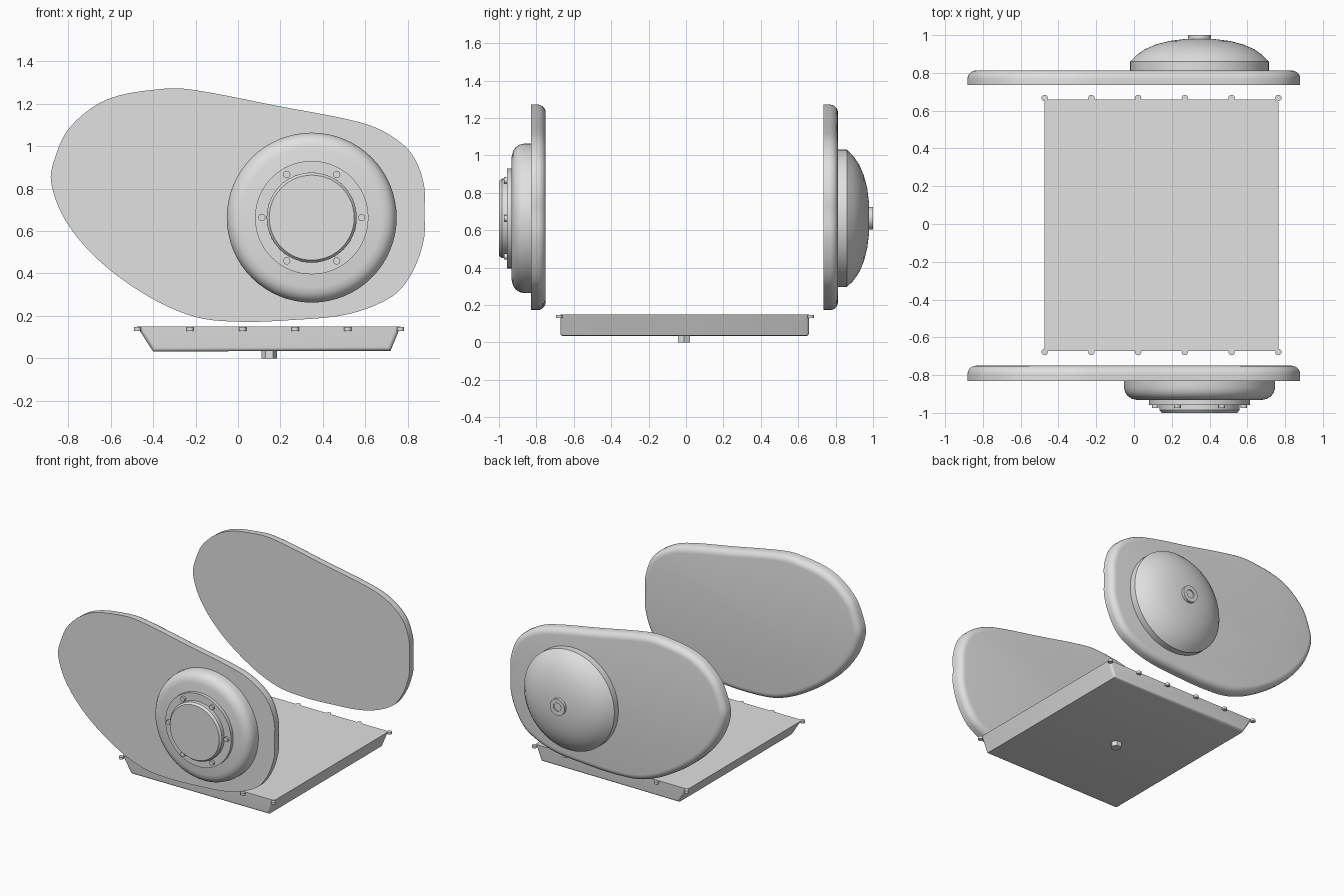
import bpy, bmesh, math
from mathutils import Vector

if "Cube" in bpy.data.objects:
    bpy.data.objects.remove(bpy.data.objects["Cube"])

grey = bpy.data.materials.new("light_grey")
grey.use_nodes = True
COLOUR = (0.75, 0.75, 0.75, 1)
grey.diffuse_color = COLOUR
grey.node_tree.nodes["Principled BSDF"].inputs["Base Color"].default_value = COLOUR


def finish(bm, name, angle=32):
    """Turn a bmesh into a shaded object."""
    bmesh.ops.recalc_face_normals(bm, faces=bm.faces[:])
    mesh = bpy.data.meshes.new(name)
    bm.to_mesh(mesh)
    bm.free()
    mesh.materials.append(grey)
    obj = bpy.data.objects.new(name, mesh)
    bpy.context.collection.objects.link(obj)
    bpy.ops.object.select_all(action="DESELECT")
    obj.select_set(True)
    bpy.context.view_layer.objects.active = obj
    bpy.ops.object.shade_smooth_by_angle(angle=math.radians(angle))
    return obj


def lathe(name, profile, centre, steps=64):
    """Spin a (radius, y) profile around the y direction."""
    cx, cz = centre
    bm = bmesh.new()
    verts = [bm.verts.new((cx + r, y, cz)) for r, y in profile]
    edges = [bm.edges.new(pair) for pair in zip(verts, verts[1:])]
    bmesh.ops.spin(bm, geom=verts + edges, cent=(cx, 0, cz), axis=(0, 1, 0),
                   angle=math.tau, steps=steps)
    bmesh.ops.remove_doubles(bm, verts=bm.verts[:], dist=0.0001)
    return finish(bm, name)


def upright_disc(name, x, y, z_low, z_high, radius, sides):
    """Prism standing along z."""
    bm = bmesh.new()
    ring = [bm.verts.new((x + radius * math.cos(math.tau * i / sides),
                          y + radius * math.sin(math.tau * i / sides), z_low))
            for i in range(sides)]
    face = bm.faces.new(ring)
    top = bmesh.ops.extrude_face_region(bm, geom=[face])["geom"]
    bmesh.ops.translate(bm, vec=(0, 0, z_high - z_low),
                        verts=[g for g in top if isinstance(g, bmesh.types.BMVert)])
    bm.faces.new(ring) if not face.is_valid else None
    return finish(bm, name)


def smooth_loop(points, steps=5):
    """Closed smooth curve through the points."""
    pts = [Vector(p) for p in points]
    n = len(pts)
    out = []
    for i in range(n):
        a, b, c, d = (pts[(i + k) % n] for k in (-1, 0, 1, 2))
        # tangents scaled by span length keep uneven spacing smooth
        span = (c - b).length
        m1 = (c - a).normalized() * span
        m2 = (d - b).normalized() * span
        for s in range(steps):
            t = s / steps
            out.append(b * (2 * t**3 - 3 * t**2 + 1) + m1 * (t**3 - 2 * t**2 + t)
                       + c * (3 * t**2 - 2 * t**3) + m2 * (t**3 - t**2))
    return out


# Side covers: flat outward at the front, rounded rim at the rear
OUTLINE = [(-0.88, 0.83), (-0.86, 0.95), (-0.79, 1.09), (-0.615, 1.22), (-0.345, 1.27),
           (-0.2, 1.263), (0.18, 1.19), (0.57, 1.113), (0.71, 1.055), (0.82, 0.96),
           (0.875, 0.82), (0.878, 0.69), (0.875, 0.56), (0.82, 0.405), (0.73, 0.295),
           (0.525, 0.21), (0.24, 0.18), (0.0, 0.173), (-0.2, 0.195), (-0.415, 0.288),
           (-0.65, 0.457), (-0.81, 0.646)]


def side_cover(name, y_front, y_rear):
    bm = bmesh.new()
    front = bm.faces.new([bm.verts.new((p.x, y_front, p.y)) for p in smooth_loop(OUTLINE)])
    rear = bmesh.ops.extrude_face_region(bm, geom=[front], use_keep_orig=True)["geom"]
    moved = [g for g in rear if isinstance(g, bmesh.types.BMVert)]
    bmesh.ops.translate(bm, vec=(0, y_rear - y_front, 0), verts=moved)
    moved = set(moved)
    rim = [e for e in bm.edges if all(v in moved for v in e.verts)]
    bmesh.ops.bevel(bm, geom=rim, offset=0.045, segments=5, profile=0.5, affect="EDGES")
    return finish(bm, name)


side_cover("front_cover", -0.83, -0.75)
side_cover("rear_cover", 0.735, 0.813)

# Round housing, flange and cap on the front cover
HUB = (0.347, 0.663)
lathe("front_housing", [(0, -0.82), (0.4, -0.82), (0.4, -0.865), (0.394, -0.89), (0.38, -0.911),
                        (0.358, -0.925), (0.33, -0.932), (0, -0.932)], HUB)
lathe("front_flange", [(0, -0.925), (0.267, -0.925), (0.267, -0.957), (0, -0.957)], HUB)
lathe("front_cap", [(0, -0.95), (0.212, -0.95), (0.212, -0.985), (0.2, -1), (0, -1)], HUB)
for i in range(6):
    a = math.tau * i / 6
    lathe(f"flange_bolt_{i + 1}", [(0, -0.95), (0.017, -0.95), (0.017, -0.974), (0, -0.974)],
          (HUB[0] + 0.235 * math.cos(a), HUB[1] + 0.235 * math.sin(a)), 16)

# Dome and knob on the rear cover
lathe("rear_dome", [(0, 0.8), (0.367, 0.8), (0.367, 0.86), (0.335, 0.893), (0.29, 0.925),
                    (0.23, 0.951), (0.16, 0.969), (0.08, 0.979), (0, 0.981)], HUB)
lathe("rear_knob", [(0, 0.97), (0.06, 0.97), (0.06, 1), (0.03, 1), (0.03, 0.992), (0, 0.992)],
      HUB, 32)

# Tray: tapered body with softened end faces
bm = bmesh.new()
end = bm.faces.new([bm.verts.new((x, -0.672, z)) for x, z in
                    ((-0.475, 0.15), (-0.4, 0.033), (0.718, 0.036), (0.765, 0.15))])
far = bmesh.ops.extrude_face_region(bm, geom=[end], use_keep_orig=True)["geom"]
bmesh.ops.translate(bm, vec=(0, 1.33, 0), verts=[g for g in far if isinstance(g, bmesh.types.BMVert)])
soft = [e for e in bm.edges if abs(e.verts[0].co.y - e.verts[1].co.y) < 0.01
        and min(v.co.z for v in e.verts) < 0.1]
bmesh.ops.bevel(bm, geom=soft, offset=0.018, segments=4, profile=0.5, affect="EDGES")
finish(bm, "tray")

# Tray rim bolts and drain plug
for side, y in (("front", -0.678), ("rear", 0.667)):
    for i in range(6):
        upright_disc(f"{side}_tray_bolt_{i + 1}", -0.473 + 0.2475 * i, y, 0.13, 0.147, 0.017, 16)
upright_disc("drain_plug", 0.147, -0.01, 0, 0.04, 0.037, 6)
